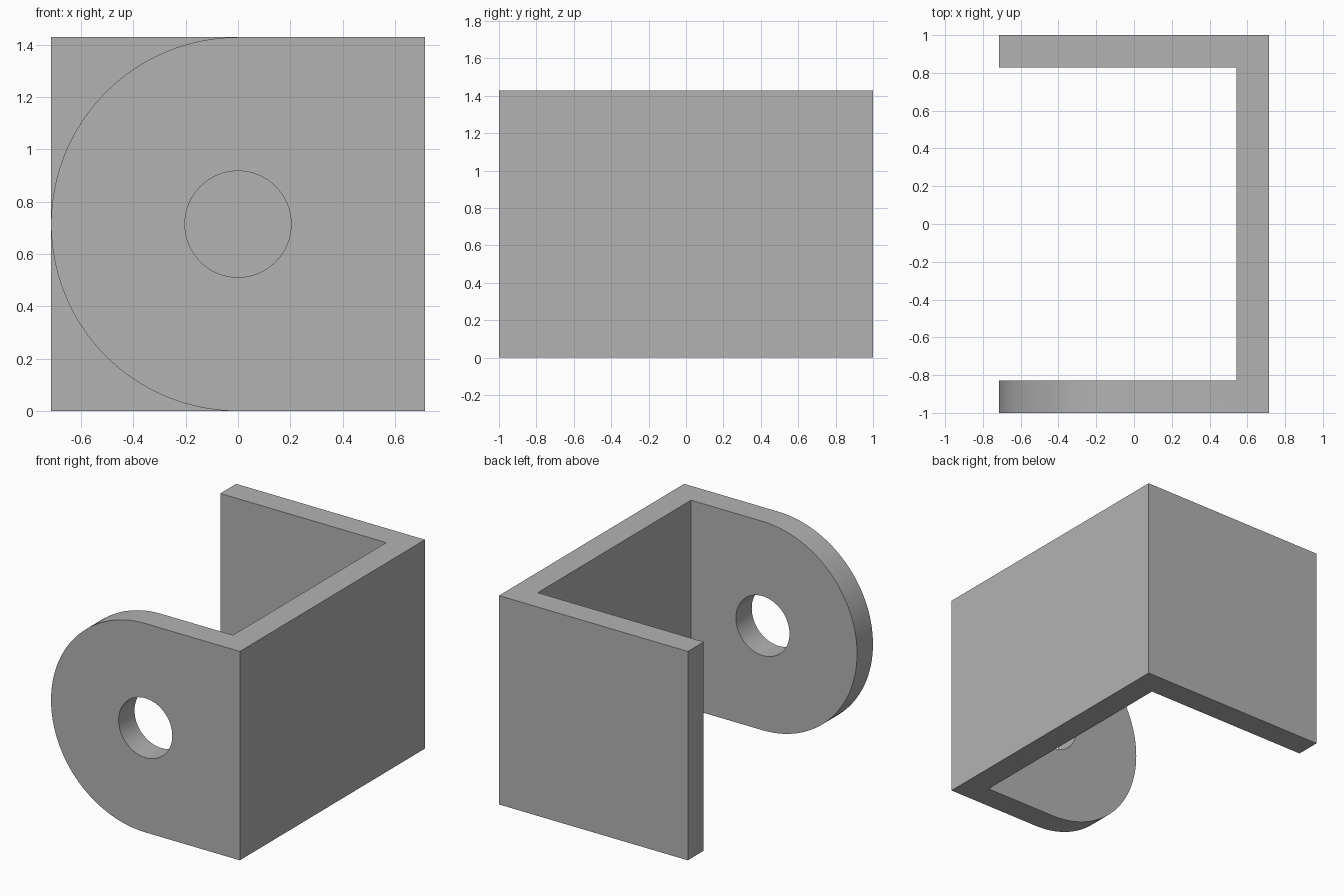
import bpy, bmesh
from math import sin, cos, pi, radians
from mathutils import Vector

if "Cube" in bpy.data.objects:
    bpy.data.objects.remove(bpy.data.objects["Cube"], do_unlink=True)

R = 0.714       # half width, and radius of the rounded ear
T = 0.172       # plate thickness
HOLE = 0.203    # pin hole radius
H = 2 * R       # height

grey = bpy.data.materials.new("plain grey")
grey.use_nodes = True
grey.diffuse_color = (0.45, 0.45, 0.45, 1)
grey.node_tree.nodes["Principled BSDF"].inputs["Base Color"].default_value = grey.diffuse_color


def prism(name, outline, offset):
    """Extrude a closed outline of 3D points along an offset."""
    bm = bmesh.new()
    face = bm.faces.new([bm.verts.new(p) for p in outline])
    new = bmesh.ops.extrude_face_region(bm, geom=[face])["geom"]
    bmesh.ops.translate(bm, vec=Vector(offset),
                        verts=[v for v in new if isinstance(v, bmesh.types.BMVert)])
    bmesh.ops.recalc_face_normals(bm, faces=bm.faces)
    mesh = bpy.data.meshes.new(name)
    bm.to_mesh(mesh)
    bm.free()
    mesh.materials.append(grey)
    ob = bpy.data.objects.new(name, mesh)
    bpy.context.collection.objects.link(ob)
    return ob


def arc(radius, start, end, n, y):
    angles = [start + (end - start) * i / n for i in range(n + 1)]
    return [(radius * cos(a), y, R + radius * sin(a)) for a in angles]


def combine(target, tool, operation):
    """Apply a boolean and discard the tool."""
    mod = target.modifiers.new(operation.lower(), "BOOLEAN")
    mod.object, mod.operation, mod.solver = tool, operation, "EXACT"
    bpy.context.view_layer.objects.active = target
    bpy.ops.object.modifier_apply(modifier=mod.name)
    bpy.data.objects.remove(tool, do_unlink=True)


# Side web and square back plate, as one L-shaped extrusion
inner = T - 1
bracket = prism("bracket", [(R, inner, 0), (R, 1, 0), (-R, 1, 0), (-R, 1 - T, 0),
                            (R - T, 1 - T, 0), (R - T, inner, 0)], (0, 0, H))

# Front ear with its rounded end
ear = prism("front_ear", arc(R, pi / 2, 3 * pi / 2, 64, -1) + [(R, -1, 0), (R, -1, H)], (0, T, 0))
combine(bracket, ear, "UNION")

# Pin hole through the ear only
pin = prism("pin_hole", arc(HOLE, 0, 2 * pi, 64, -1.2)[:-1], (0, 0.6, 0))
combine(bracket, pin, "DIFFERENCE")

# Merge flat neighbouring faces, then smooth the curved walls
bm = bmesh.new()
bm.from_mesh(bracket.data)
bmesh.ops.remove_doubles(bm, verts=bm.verts, dist=0.0001)
bmesh.ops.dissolve_limit(bm, angle_limit=radians(0.5), verts=bm.verts, edges=bm.edges)
bm.to_mesh(bracket.data)
bm.free()
bpy.ops.object.select_all(action="DESELECT")
bracket.select_set(True)
bpy.context.view_layer.objects.active = bracket
bpy.ops.object.shade_smooth_by_angle(angle=radians(30))
